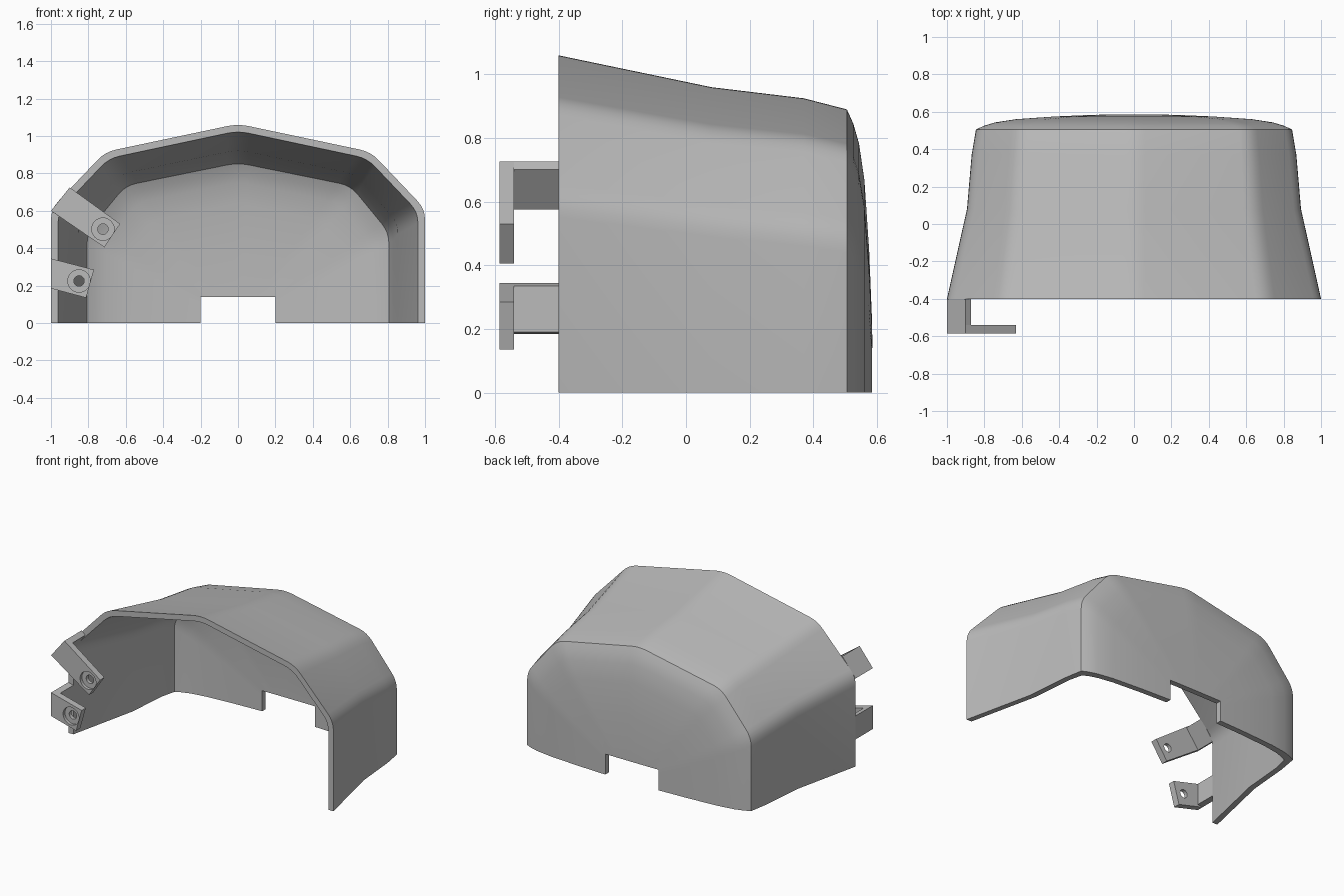
import bpy, bmesh
from mathutils import Vector, Matrix

cube = bpy.data.objects.get("Cube")
if cube:
    bpy.data.objects.remove(cube)

grey = bpy.data.materials.new("plain grey")
grey.use_nodes = True
grey.diffuse_color = (0.5, 0.5, 0.5, 1)
grey.node_tree.nodes["Principled BSDF"].inputs["Base Color"].default_value = (0.5, 0.5, 0.5, 1)


def make_object(name, bm):
    bmesh.ops.recalc_face_normals(bm, faces=bm.faces)
    mesh = bpy.data.meshes.new(name)
    bm.to_mesh(mesh)
    bm.free()
    mesh.materials.append(grey)
    obj = bpy.data.objects.new(name, mesh)
    bpy.context.collection.objects.link(obj)
    return obj


def activate(obj):
    bpy.ops.object.select_all(action='DESELECT')
    obj.select_set(True)
    bpy.context.view_layer.objects.active = obj


def cut(obj, bm):
    """Subtract a closed bmesh from an object."""
    cutter = make_object("cutter", bm)
    cutter.hide_render = True
    mod = obj.modifiers.new("cut", 'BOOLEAN')
    mod.operation, mod.solver, mod.object = 'DIFFERENCE', 'EXACT', cutter
    activate(obj)
    bpy.ops.object.modifier_apply(modifier=mod.name)
    bpy.data.objects.remove(cutter)


def prism(points, y0, y1):
    """Extrude an x-z outline from y0 to y1."""
    bm = bmesh.new()
    face = bm.faces.new([bm.verts.new((x, y0, z)) for x, z in points])
    new = bmesh.ops.extrude_face_region(bm, geom=[face])["geom"]
    bmesh.ops.translate(bm, vec=(0, y1 - y0, 0),
                        verts=[v for v in new if isinstance(v, bmesh.types.BMVert)])
    return bm


def cylinder(x, z, radius, y0, y1):
    bm = bmesh.new()
    bmesh.ops.create_cone(bm, cap_ends=True, segments=32, radius1=radius,
                          radius2=radius, depth=y1 - y0,
                          matrix=Matrix.Translation((x, (y0 + y1) / 2, z)) @ Matrix.Rotation(1.570796, 4, 'X'))
    return bm


def arch(half, knee, shoulder, shoulder_z, top, t, radius=0.06):
    """Faceted arch outline, inset by t, with rounded corners."""
    right = [(half - t, 0), (half - t, knee - t * 0.41),
             (shoulder - t * 0.5, shoulder_z - t * 0.92)]
    pts = [Vector(p) for p in right + [(0, top - t)] + [(-x, z) for x, z in right[::-1]]]
    out = [pts[0]]
    for a, b, c in zip(pts, pts[1:], pts[2:]):
        start, end = b + (a - b).normalized() * radius, b + (c - b).normalized() * radius
        for k in range(5):
            u = k / 4
            out.append(start * (1 - u) ** 2 + b * 2 * u * (1 - u) + end * u * u)
    return out + [pts[-1]]


# Shell: y, half width, knee height, shoulder x, shoulder height, top height
SECTIONS = [(-0.4, 1.0, 0.61, 0.71, 0.915, 1.065), (0.08, 0.893, 0.55, 0.65, 0.83, 0.965),
            (0.37, 0.868, 0.52, 0.63, 0.8, 0.93), (0.505, 0.845, 0.5, 0.62, 0.77, 0.895)]
# Domed back: scale of the last section and its y
DOME = [(0.95, 0.525), (0.88, 0.543), (0.75, 0.56), (0.5, 0.575), (0.25, 0.584), (0, 0.587)]


def shell_rings(t):
    rings = []
    for y, *shape in SECTIONS:
        depth = y - t if y > 0.5 else y
        rings.append([(p.x, depth, p.y) for p in arch(*shape, t)])
    last = rings[-1]
    for scale, y in DOME:
        rings.append([(x * scale, y - t, z * scale) for x, _, z in last])
    return rings


bm = bmesh.new()
outer, inner = [[[bm.verts.new(p) for p in ring] for ring in shell_rings(t)] for t in (0, 0.038)]
strip = outer[::-1] + inner
for a, b in zip(strip, strip[1:]):
    if a is outer[0] or b is not inner[0]:
        for i in range(len(a) - 1):
            bm.faces.new((a[i], a[i + 1], b[i + 1], b[i]))
# Bottom rim joins the two skins
for k in range(len(outer) - 1):
    for i in (0, -1):
        bm.faces.new((outer[k][i], outer[k + 1][i], inner[k + 1][i], inner[k][i]))
bmesh.ops.remove_doubles(bm, verts=bm.verts, dist=1e-5)
bmesh.ops.dissolve_degenerate(bm, dist=1e-6, edges=bm.edges)
shell = make_object("hood_shell", bm)

# Notch in the lower back edge
cut(shell, prism([(-0.2, -0.1), (0.2, -0.1), (0.2, 0.14), (-0.2, 0.14)], 0.45, 0.7))
activate(shell)
bpy.ops.object.shade_smooth_by_angle(angle=0.5)

# Brackets: front plate outline, web outline, screw hole centre
BRACKETS = {
    "upper": ([(-1, 0.6), (-0.9, 0.725), (-0.63, 0.53), (-0.715, 0.405)],
              [(-1, 0.6), (-0.9, 0.725), (-0.872, 0.7), (-0.965, 0.575)], (-0.722, 0.502)),
    "lower": ([(-1, 0.185), (-1, 0.345), (-0.77, 0.285), (-0.812, 0.135)],
              [(-1, 0.185), (-1, 0.345), (-0.962, 0.335), (-0.962, 0.19)], (-0.85, 0.225)),
}
for name, (plate, web, (x, z)) in BRACKETS.items():
    tab = make_object(name + "_bracket_plate", prism(plate, -0.585, -0.54))
    cut(tab, cylinder(x, z, 0.06, -0.62, -0.565))
    cut(tab, cylinder(x, z, 0.028, -0.62, -0.5))
    make_object(name + "_bracket_web", prism(web, -0.54, -0.4))
